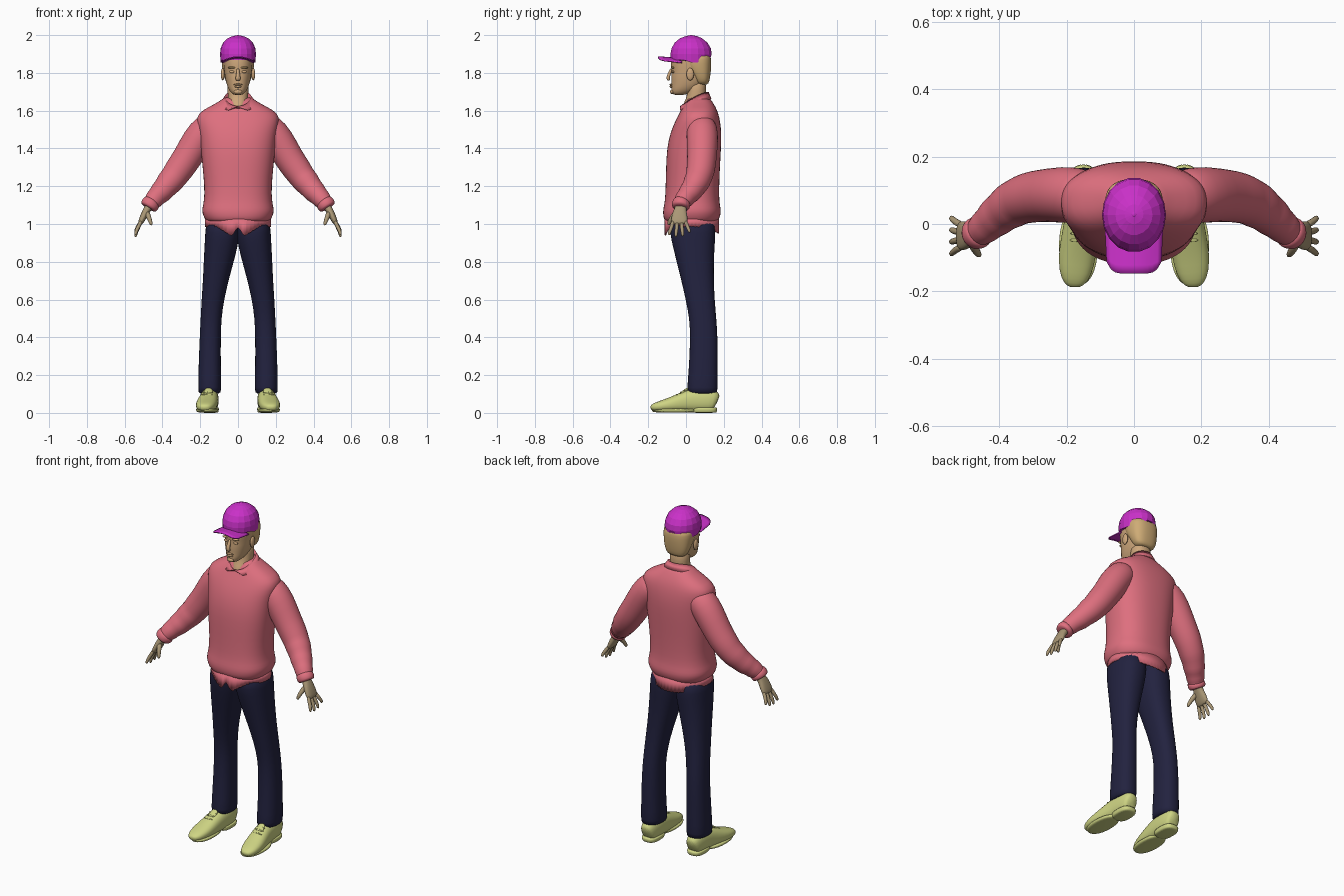
import bpy, bmesh, math
from mathutils import Vector

cube = bpy.data.objects.get("Cube")
if cube:
    bpy.data.objects.remove(cube)


def make_material(name, rgb):
    mat = bpy.data.materials.new(name)
    mat.use_nodes = True
    color = (*rgb, 1)
    mat.diffuse_color = color
    mat.node_tree.nodes["Principled BSDF"].inputs["Base Color"].default_value = color
    return mat


SWEATER = make_material("rose_knit", (.73, .16, .21))
TROUSERS = make_material("navy_cloth", (.016, .016, .05))
CAP = make_material("magenta_cloth", (.59, .03, .58))
SHOE = make_material("pale_lime_leather", (.62, .66, .23))
SKIN = make_material("warm_skin", (.62, .39, .2))
HAND = make_material("beige_skin", (.4, .31, .18))
HAIR = make_material("sandy_hair", (.62, .41, .18))


def finish(name, bm, mat, smooth=True, subdivide=0):
    bmesh.ops.recalc_face_normals(bm, faces=bm.faces)
    mesh = bpy.data.meshes.new(name)
    bm.to_mesh(mesh)
    bm.free()
    mesh.materials.append(mat)
    obj = bpy.data.objects.new(name, mesh)
    bpy.context.collection.objects.link(obj)
    for poly in mesh.polygons:
        poly.use_smooth = smooth
    if subdivide:
        mod = obj.modifiers.new("Subdivision", "SUBSURF")
        mod.levels = mod.render_levels = subdivide
    return obj


def skin_rings(bm, rings, closed=True, caps=True):
    rows = [[bm.verts.new(p) for p in ring] for ring in rings]
    n = len(rows[0])
    for low, high in zip(rows, rows[1:]):
        for i in range(n if closed else n - 1):
            j = (i + 1) % n
            bm.faces.new((low[i], low[j], high[j], high[i]))
    if caps:
        bm.faces.new(rows[0])
        bm.faces.new(rows[-1])


def oval(center, u, v, ru, rv, n, power):
    ring = []
    for i in range(n):
        a = math.tau * i / n
        c, s = math.cos(a), math.sin(a)
        c = math.copysign(abs(c) ** (2 / power), c)
        s = math.copysign(abs(s) ** (2 / power), s)
        ring.append(center + u * (ru * c) + v * (rv * s))
    return ring


def stack(name, rows, mat, x=0, n=24, power=2.2, smooth=True, subdivide=1):
    """Level sections: height, half width, front y, back y, optional centre x."""
    bm = bmesh.new()
    rings = []
    for z, half, front, back, *cx in rows:
        center = Vector((cx[0] if cx else x, (front + back) / 2, z))
        rings.append(oval(center, Vector((1, 0, 0)), Vector((0, 1, 0)),
                          half, (back - front) / 2, n, power))
    skin_rings(bm, rings)
    return finish(name, bm, mat, smooth, subdivide)


def tube(name, stops, mat, side=1, across=(0, 1, 0), n=16, power=2):
    """Sections square to a path: x, y, z, radius along across, other radius."""
    bm = bmesh.new()
    pts = [Vector((s[0] * side, s[1], s[2])) for s in stops]
    rings = []
    for i, (p, stop) in enumerate(zip(pts, stops)):
        t = (pts[min(i + 1, len(pts) - 1)] - pts[max(i - 1, 0)]).normalized()
        u = Vector(across)
        u = (u - t * u.dot(t)).normalized()
        rings.append(oval(p, u, t.cross(u), stop[3], stop[-1], n, power))
    skin_rings(bm, rings)
    return finish(name, bm, mat, True, 1)


def blob(name, center, size, mat):
    bm = bmesh.new()
    bmesh.ops.create_uvsphere(bm, u_segments=16, v_segments=10, radius=1)
    for v in bm.verts:
        v.co = Vector(center) + Vector(a * b for a, b in zip(v.co, size))
    return finish(name, bm, mat)


# Sweater body with a gathered waistband
stack("sweater_body", [
    (1.0, .166, -.108, .165), (1.03, .176, -.118, .176), (1.055, .19, -.123, .186),
    (1.085, .19, -.12, .184), (1.12, .18, -.112, .176), (1.2, .178, -.108, .176),
    (1.3, .188, -.106, .18), (1.4, .198, -.102, .186), (1.48, .205, -.084, .188),
    (1.54, .22, -.06, .182), (1.585, .216, -.036, .172), (1.62, .155, -.018, .157),
    (1.65, .095, 0, .138), (1.675, .07, .015, .12)], SWEATER, power=2.4, n=32)

# Shirt tails hanging under the sweater, scooped at the sides and split in front
bm = bmesh.new()
count = 96
top, bottom = [], []
for i in range(count):
    a = math.tau * i / count
    x, y = .174 * math.sin(a), .03 - .145 * math.cos(a)
    if y > .03:
        z = .985 - .035 * math.cos(a) ** 2
    else:
        z = .985 - .05 * max(0, 1 - abs(abs(x) - .035) / .08)
        if abs(x) < .035:
            z = .98 - 1.3 * abs(x)
    z += .004 * (i % 2)
    top.append((x, y, 1.03))
    bottom.append((x, y, z))
skin_rings(bm, [bottom, top], caps=False)
tails = finish("shirt_tails", bm, SWEATER)
tails.modifiers.new("Thickness", "SOLIDIFY").thickness = .006

# Folded shirt collar, open at the front
bm = bmesh.new()
inner, fold, edge = [], [], []
for i in range(33):
    a = math.pi * (i / 16 - 1)
    drop = .075 * ((1 - math.cos(a)) / 2) ** 1.5
    low = a * .83
    inner.append((.062 * math.sin(a), .055 + .068 * math.cos(a), 1.65 - drop * .5))
    fold.append((.07 * math.sin(a), .045 + .075 * math.cos(a), 1.7 - drop))
    edge.append((.1 * math.sin(low), .045 + .09 * math.cos(low),
                 1.662 - drop * .75))
skin_rings(bm, [inner, fold, edge], closed=False, caps=False)
collar = finish("collar", bm, SWEATER)
collar.modifiers.new("Thickness", "SOLIDIFY").thickness = .007

# Neck, head and hair
stack("neck", [(1.58, .035, -.03, .1), (1.62, .048, -.024, .11),
               (1.66, .054, .0, .108), (1.7, .055, .008, .104),
               (1.77, .058, .0, .11)], SKIN)
stack("head", [
    (1.682, .022, -.066, -.01), (1.695, .038, -.077, .035), (1.715, .051, -.079, .065),
    (1.74, .061, -.077, .1), (1.775, .069, -.08, .116), (1.805, .073, -.076, .123),
    (1.83, .076, -.08, .126), (1.87, .079, -.08, .128), (1.92, .076, -.068, .122),
    (1.97, .045, -.03, .09)], SKIN)
stack("hair", [
    (1.735, .05, .06, .115), (1.755, .066, .045, .124), (1.79, .078, .025, .13),
    (1.83, .085, -.005, .134), (1.87, .088, -.02, .135), (1.91, .083, -.01, .128)],
    HAIR, power=2.5)

# Facial features
tube("nose", [(0, -.076, 1.825, .006, .007), (0, -.086, 1.8, .008, .009),
              (0, -.098, 1.773, .01, .014), (0, -.088, 1.758, .009, .013)], SKIN)
blob("upper_lip", (0, -.079, 1.738), (.024, .008, .005), SKIN)
blob("lower_lip", (0, -.079, 1.727), (.02, .008, .006), SKIN)
blob("chin", (0, -.073, 1.7), (.022, .011, .012), SKIN)
for side, tag in ((1, "left"), (-1, "right")):
    blob(tag + "_eye", (side * .031, -.068, 1.806), (.015, .007, .007), SKIN)
    blob(tag + "_brow", (side * .032, -.07, 1.828), (.022, .009, .006), HAIR)
    blob(tag + "_ear", (side * .081, .022, 1.793), (.01, .02, .033), SKIN)

# Cap: faceted crown with an arched opening at the back
crown = stack("cap_crown", [
    (1.868, .092, -.083, .134), (1.9, .095, -.084, .138), (1.93, .092, -.078, .133),
    (1.96, .079, -.061, .115), (1.983, .055, -.033, .086), (1.995, .028, 0, .058),
    (1.999, .006, .022, .034)], CAP, n=18, power=2, smooth=False, subdivide=0)
for v in crown.data.vertices:
    if v.co.z < 1.87 and v.co.y > .0:
        v.co.z += .02 if abs(v.co.x) < .04 else -.012
blob("cap_button", (0, .028, 1.997), (.008, .008, .004), CAP)

# Cap peak: arched plate with rounded corners
bm = bmesh.new()
rows = []
for j in range(6):
    row = []
    for i in range(13):
        s = i / 6 - 1
        reach = .147 - .035 * abs(s) ** 6
        y = -.02 - (reach - .02) * j / 5
        row.append((.086 * s * (1 - .05 * j / 5), y,
                    1.878 + .01 * j / 5 - .022 * s * s))
    rows.append(row)
skin_rings(bm, rows, closed=False, caps=False)
peak = finish("cap_peak", bm, CAP)
peak.modifiers.new("Thickness", "SOLIDIFY").thickness = .006

for side, tag in ((1, "left"), (-1, "right")):
    # Sleeve with soft folds towards the wrist
    tube(tag + "_sleeve", [
        (.12, .08, 1.53, .07), (.165, .085, 1.505, .083), (.213, .087, 1.447, .085),
        (.27, .085, 1.347, .078), (.315, .078, 1.285, .077), (.342, .068, 1.245, .07),
        (.365, .055, 1.22, .071), (.39, .037, 1.188, .06), (.408, .022, 1.168, .062),
        (.428, .004, 1.148, .051), (.444, -.01, 1.13, .052), (.455, -.02, 1.117, .044),
        (.468, -.027, 1.1, .046)], SWEATER, side, n=20)
    tube(tag + "_cuff", [(.452, -.018, 1.12, .046), (.462, -.025, 1.108, .05),
                         (.474, -.03, 1.092, .048), (.478, -.031, 1.085, .04)],
         SWEATER, side, n=20)

    # Hand
    tube(tag + "_palm", [
        (.46, -.022, 1.11, .03, .024), (.48, -.03, 1.08, .03, .02),
        (.496, -.034, 1.05, .042, .019), (.512, -.035, 1.015, .045, .016),
        (.521, -.034, .997, .04, .011)], HAND, side, power=2.4)
    for k, finger in enumerate(("index", "middle", "ring", "little")):
        y = -.067 + .021 * k
        spread = -.024 + .016 * k
        length = (.066, .076, .072, .052)[k]
        tube(tag + "_" + finger + "_finger", [
            (.51, y, 1.02, .011), (.527, y + spread * .35, 1.01 - length * .35, .0105),
            (.54, y + spread * .8, 1.01 - length * .75, .0095),
            (.543, y + spread, 1.005 - length, .007)], HAND, side, n=10)
    tube(tag + "_thumb", [
        (.484, -.045, 1.065, .016), (.474, -.071, 1.04, .014),
        (.464, -.087, 1.015, .011), (.458, -.094, .992, .008)], HAND, side, n=10)

    # Trouser leg
    stack(tag + "_trouser_leg", [
        (z, half, front, back, side * cx) for z, half, front, back, cx in (
            (.1, .058, .008, .165, .15), (.115, .062, .004, .168, .15),
            (.25, .059, .016, .168, .15), (.4, .056, .022, .168, .147),
            (.5, .055, .018, .161, .143), (.6, .06, -.002, .152, .133),
            (.7, .068, -.025, .148, .118), (.8, .08, -.05, .148, .102),
            (.88, .088, -.07, .152, .09), (.95, .092, -.086, .157, .082),
            (1.04, .09, -.09, .155, .08))], TROUSERS, power=2.3)

    # Shoe: upper, tongue, laces, sole and heel
    tube(tag + "_shoe_upper", [
        (.15, .165, .055, .03, .04), (.15, .15, .065, .043, .06),
        (.15, .09, .068, .05, .064), (.153, .03, .066, .05, .063),
        (.16, -.03, .054, .054, .051), (.168, -.09, .042, .057, .037),
        (.174, -.145, .034, .049, .027), (.176, -.175, .029, .034, .019),
        (.176, -.188, .026, .016, .01)], SHOE, side, across=(1, 0, 0), n=20, power=2.4)
    stack(tag + "_shoe_sole", [
        (z, half + grow, front - grow, back + grow, side * .165)
        for z, half, front, back, grow in (
            (.002, .054, -.175, .05, -.004), (.006, .055, -.178, .05, 0),
            (.018, .056, -.182, .05, .003), (.024, .056, -.182, .05, 0))], SHOE)
    stack(tag + "_shoe_heel", [
        (0, .044, .03, .16), (.004, .047, .025, .164), (.025, .05, .02, .167),
        (.03, .047, .025, .164)], SHOE, x=side * .15, power=2.8)
    tube(tag + "_shoe_tongue", [
        (.163, -.045, .09, .02, .007), (.157, -.01, .112, .024, .009),
        (.154, .012, .132, .02, .007)], SHOE, side, across=(1, 0, 0))
    for k in range(3):
        blob(tag + "_lace_" + str(k + 1),
             (side * (.158 + .003 * k), -.008 - .02 * k, .118 - .011 * k),
             (.028, .005, .005), SHOE)
